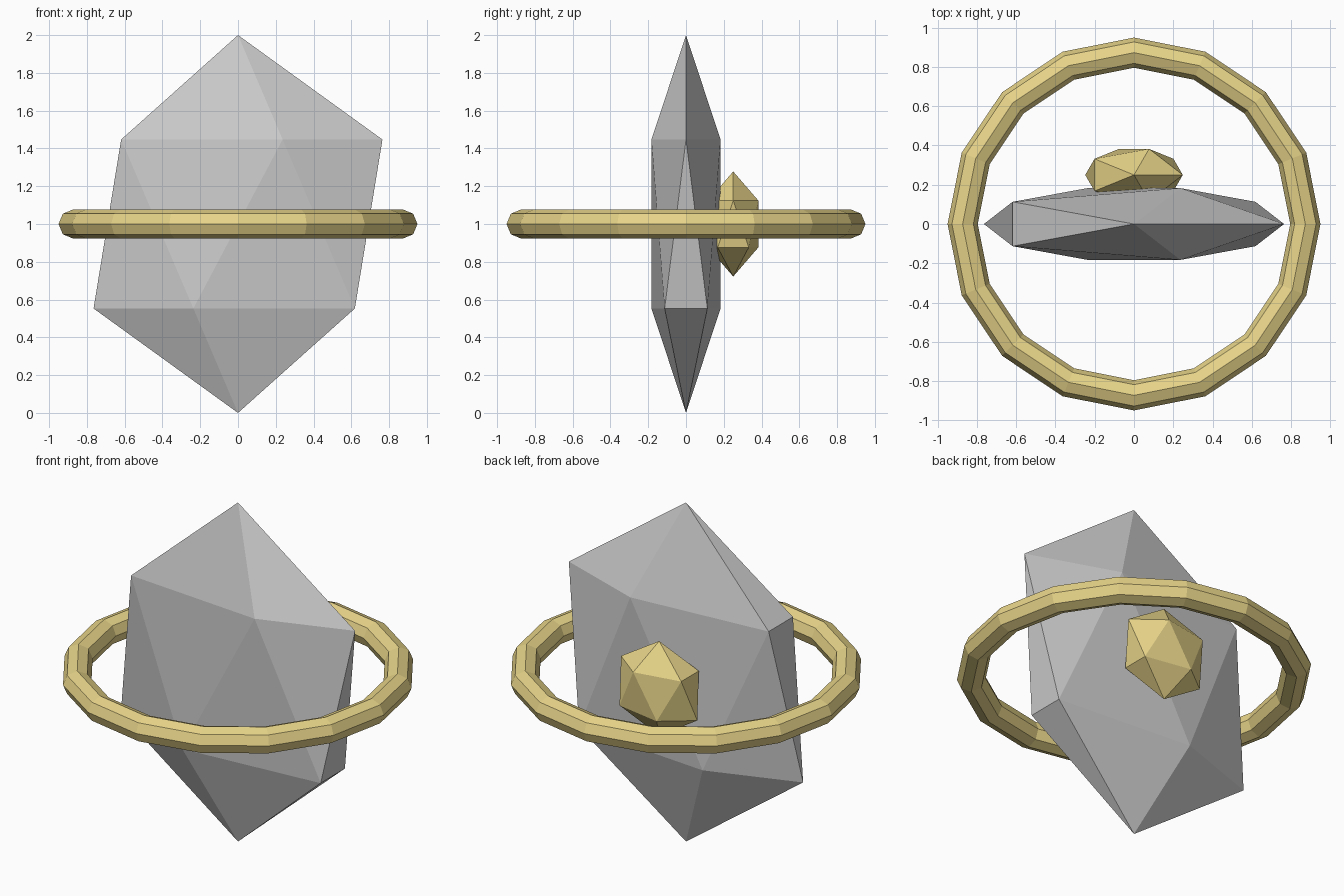
import bpy

if "Cube" in bpy.data.objects:
    bpy.data.objects.remove(bpy.data.objects["Cube"])

gold = bpy.data.materials.new("gold")
gold.diffuse_color = (0.80, 0.66, 0.25, 1)
gold.use_nodes = True
gold.node_tree.nodes["Principled BSDF"].inputs["Base Color"].default_value = gold.diffuse_color


def gem(name, loc, scale):
    bpy.ops.mesh.primitive_ico_sphere_add(subdivisions=1, radius=1, location=loc)
    ob = bpy.context.object
    ob.name = name
    ob.scale = scale
    bpy.ops.object.transform_apply(location=False, rotation=False, scale=True)
    return ob


# flattened crystal body
gem("crystal_body", (0, 0, 1), (0.855, 0.215, 1))

# small gold gem set in the back
back = gem("back_gem", (0, 0.25, 1), (0.278, 0.156, 0.278))
back.data.materials.append(gold)

# gold ring around the middle
bpy.ops.mesh.primitive_torus_add(major_segments=16, minor_segments=8,
                                 major_radius=0.873, minor_radius=0.077,
                                 location=(0, 0, 1))
ring = bpy.context.object
ring.name = "ring"
ring.data.materials.append(gold)
